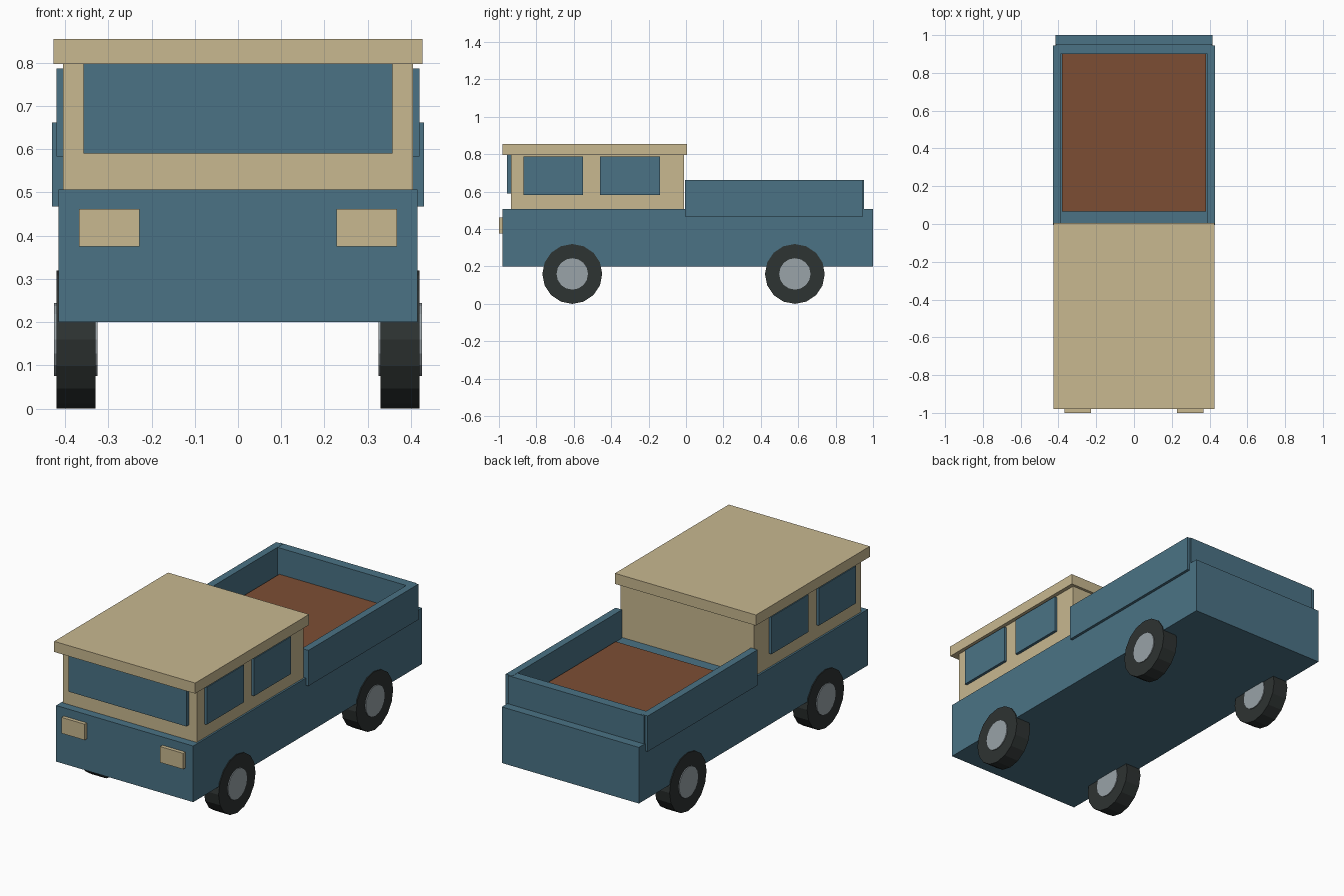
import bpy
import math
from mathutils import Matrix

cube = bpy.data.objects.get("Cube")
if cube:
    bpy.data.objects.remove(cube, do_unlink=True)


def material(name, rgb):
    m = bpy.data.materials.new(name)
    m.use_nodes = True
    m.diffuse_color = (*rgb, 1)
    m.node_tree.nodes["Principled BSDF"].inputs["Base Color"].default_value = (*rgb, 1)
    return m


blue = material("dusty_blue", (0.069, 0.171, 0.235))
tan = material("sand_tan", (0.578, 0.479, 0.279))
brown = material("wood_brown", (0.202, 0.076, 0.034))
rubber = material("tyre_black", (0.027, 0.033, 0.032))
metal = material("hub_grey", (0.319, 0.366, 0.391))


def box(name, mat, x, y, z):
    """Box spanning the (low, high) ranges x, y and z."""
    spans = (x, y, z)
    bpy.ops.mesh.primitive_cube_add(size=1)
    ob = bpy.context.object
    ob.name = name
    size = Matrix.Diagonal([b - a for a, b in spans] + [1])
    ob.data.transform(size)
    ob.location = [(a + b) / 2 for a, b in spans]
    ob.data.materials.append(mat)
    return ob


def pair(name, mat, x, y, z):
    """The same box on the left (+x) and on the right (-x)."""
    box("left_" + name, mat, x, y, z)
    box("right_" + name, mat, (-x[1], -x[0]), y, z)


def disc(name, mat, radius, width, location):
    """Sixteen-sided cylinder lying along x, with a corner at the bottom."""
    bpy.ops.mesh.primitive_cylinder_add(vertices=16, radius=radius, depth=width)
    ob = bpy.context.object
    ob.name = name
    ob.data.transform(Matrix.Rotation(math.pi / 2, 4, 'Y'))
    ob.location = location
    ob.data.materials.append(mat)


# Lower body and cab
box("body", blue, (-0.415, 0.415), (-0.98, 1.0), (0.2, 0.507))
box("cab", tan, (-0.405, 0.405), (-0.935, -0.01), (0.5, 0.8))
box("roof", tan, (-0.427, 0.427), (-0.98, 0.005), (0.797, 0.855))

# Windows and headlights
box("windscreen", blue, (-0.357, 0.357), (-0.957, -0.93), (0.59, 0.799))
pair("front_window", blue, (0.4, 0.42), (-0.87, -0.55), (0.583, 0.787))
pair("rear_window", blue, (0.4, 0.42), (-0.46, -0.14), (0.583, 0.787))
pair("headlight", tan, (0.228, 0.368), (-1.0, -0.97), (0.375, 0.462))

# Cargo bed
box("bed_floor", brown, (-0.38, 0.38), (0.065, 0.902), (0.5, 0.517))
pair("bed_side", blue, (0.39, 0.43), (-0.005, 0.945), (0.467, 0.662))
box("tailgate", blue, (-0.412, 0.412), (0.9, 0.952), (0.5, 0.661))

# Wheels
for side, sx in (("left", 1), ("right", -1)):
    for end, y in (("front", -0.608), ("rear", 0.582)):
        centre = (sx * 0.375, y, 0.16)
        disc(f"{side}_{end}_tyre", rubber, 0.16, 0.09, centre)
        disc(f"{side}_{end}_hub", metal, 0.084, 0.1, centre)
